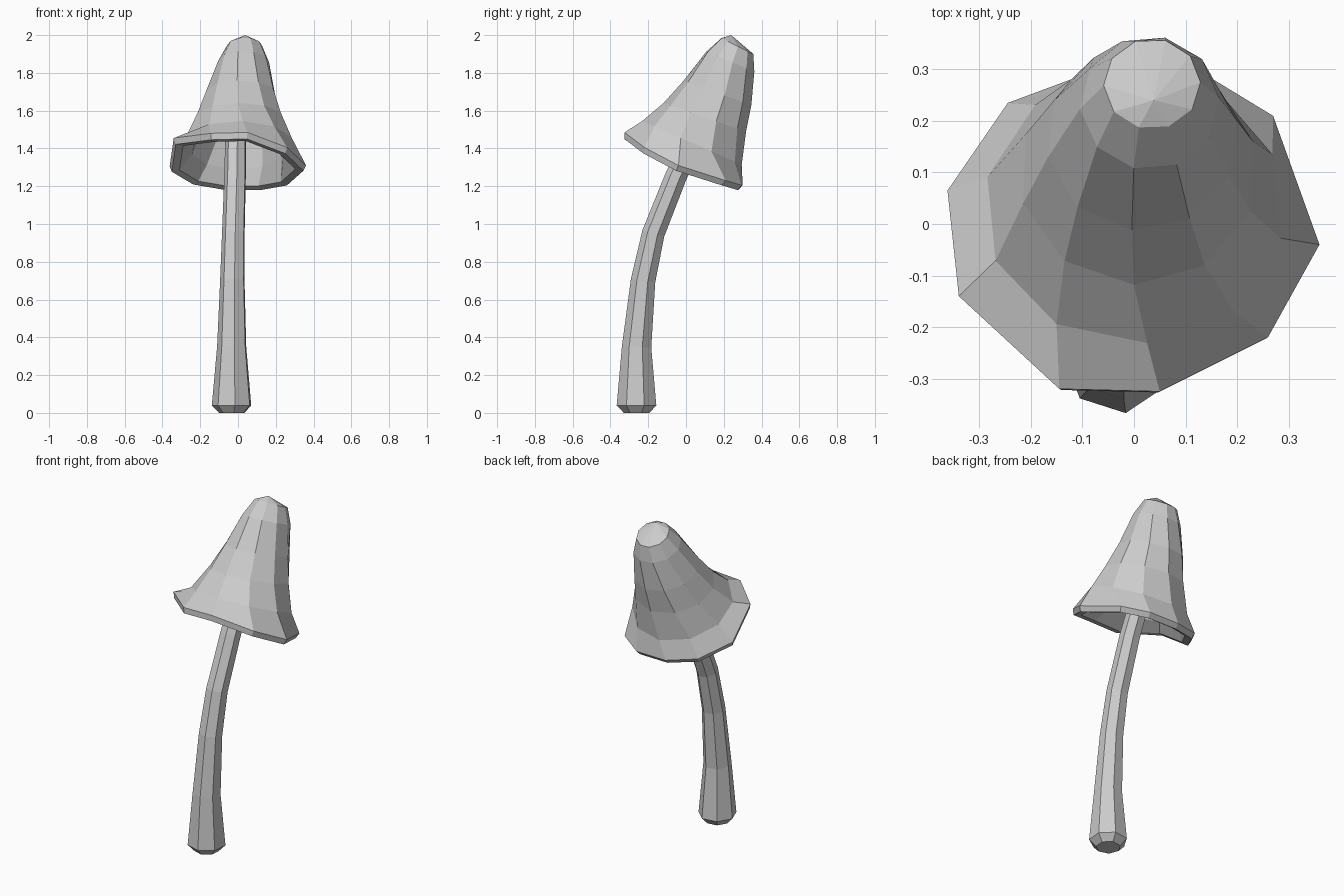
import bpy, bmesh
from math import sin, cos, tau, radians, atan2
from mathutils import Vector, Matrix

cube = bpy.data.objects.get("Cube")
if cube:
    bpy.data.objects.remove(cube)

grey = bpy.data.materials.new("plain_grey")
grey.use_nodes = True
COLOUR = (0.6, 0.6, 0.6, 1)
grey.diffuse_color = COLOUR
grey.node_tree.nodes["Principled BSDF"].inputs["Base Color"].default_value = COLOUR


def loft(name, rings, start_tip=None, end_tip=None):
    """Skin rings of points in order; each end closes in a tip or a flat face."""
    bm = bmesh.new()
    loops = [[bm.verts.new(p) for p in ring] for ring in rings]
    n = len(loops[0])
    for a, b in zip(loops, loops[1:]):
        for i in range(n):
            j = (i + 1) % n
            bm.faces.new((a[i], a[j], b[j], b[i]))
    for loop, tip in ((loops[0], start_tip), (loops[-1], end_tip)):
        if tip:
            t = bm.verts.new(tip)
            for i in range(n):
                bm.faces.new((loop[i], loop[(i + 1) % n], t))
        else:
            bm.faces.new(loop)
    bmesh.ops.recalc_face_normals(bm, faces=bm.faces)
    mesh = bpy.data.meshes.new(name)
    bm.to_mesh(mesh)
    bm.free()
    mesh.materials.append(grey)
    obj = bpy.data.objects.new(name, mesh)
    bpy.context.collection.objects.link(obj)
    return obj


# Stem: seven-sided tube swept along a bending path (x, y, z, radius)
path = [(-.031, -.26, 0, .07), (-.031, -.26, .04, .108),
        (-.031, -.26, .35, .08), (-.028, -.226, .7, .067),
        (-.023, -.172, .95, .062), (-.014, -.053, 1.25, .059),
        (-.01, .08, 1.53, .056)]
stem_rings = []
for k, (x, y, z, r) in enumerate(path):
    before, after = path[max(k - 1, 0)], path[min(k + 1, len(path) - 1)]
    lean = atan2(after[1] - before[1], after[2] - before[2])
    turn = Matrix.Rotation(-lean, 3, 'X')
    angles = [radians(8) + tau * i / 7 for i in range(7)]
    stem_rings.append([Vector((x, y, z)) + turn @ Vector((r * sin(a), -r * cos(a), 0))
                       for a in angles])
loft("stem", stem_rings)

# Cap: ten-sided leaning bell, twisting upwards, with an uneven flared rim
SIDES = 10


def tilted_ring(x, y, z, rx, ry, slope, twist):
    ring = []
    for i in range(SIDES):
        a = radians(twist) - tau * i / SIDES
        dx, dy = rx * cos(a), ry * sin(a)
        ring.append(Vector((x + dx, y + dy, z + slope * dy)))
    return ring


rim = [Vector(p) for p in (
    (.36, -.04, 1.31), (.26, -.22, 1.405), (.05, -.325, 1.485),
    (-.145, -.32, 1.48), (-.34, -.14, 1.455), (-.362, .065, 1.305),
    (-.245, .235, 1.235), (-.07, .3, 1.205), (.13, .295, 1.205),
    (.27, .21, 1.23))]
rim_centre = sum(rim, Vector()) / SIDES
axis = Vector((.03, .42, .9)).normalized()


def rim_offset(scale, lift):
    return [rim_centre + (p - rim_centre) * scale + axis * lift for p in rim]


outer = [tilted_ring(.035, .272, 1.942, .094, .088, -.5, -34),
         tilted_ring(.03, .235, 1.86, .135, .13, -.42, -31),
         tilted_ring(.015, .167, 1.695, .186, .18, -.36, -24),
         tilted_ring(.008, .1, 1.565, .232, .218, -.35, -20),
         tilted_ring(.0, .032, 1.43, .292, .264, -.44, -13)]
lip = [rim, rim_offset(.965, -.032), rim_offset(.85, -.025)]
inner = [tilted_ring(.0, .036, 1.39, .25, .226, -.44, -13),
         tilted_ring(.008, .1, 1.53, .195, .183, -.35, -20),
         tilted_ring(.015, .163, 1.67, .148, .145, -.36, -24)]
loft("cap", outer + lip + inner, start_tip=(.038, .24, 2), end_tip=(.03, .23, 1.82))
